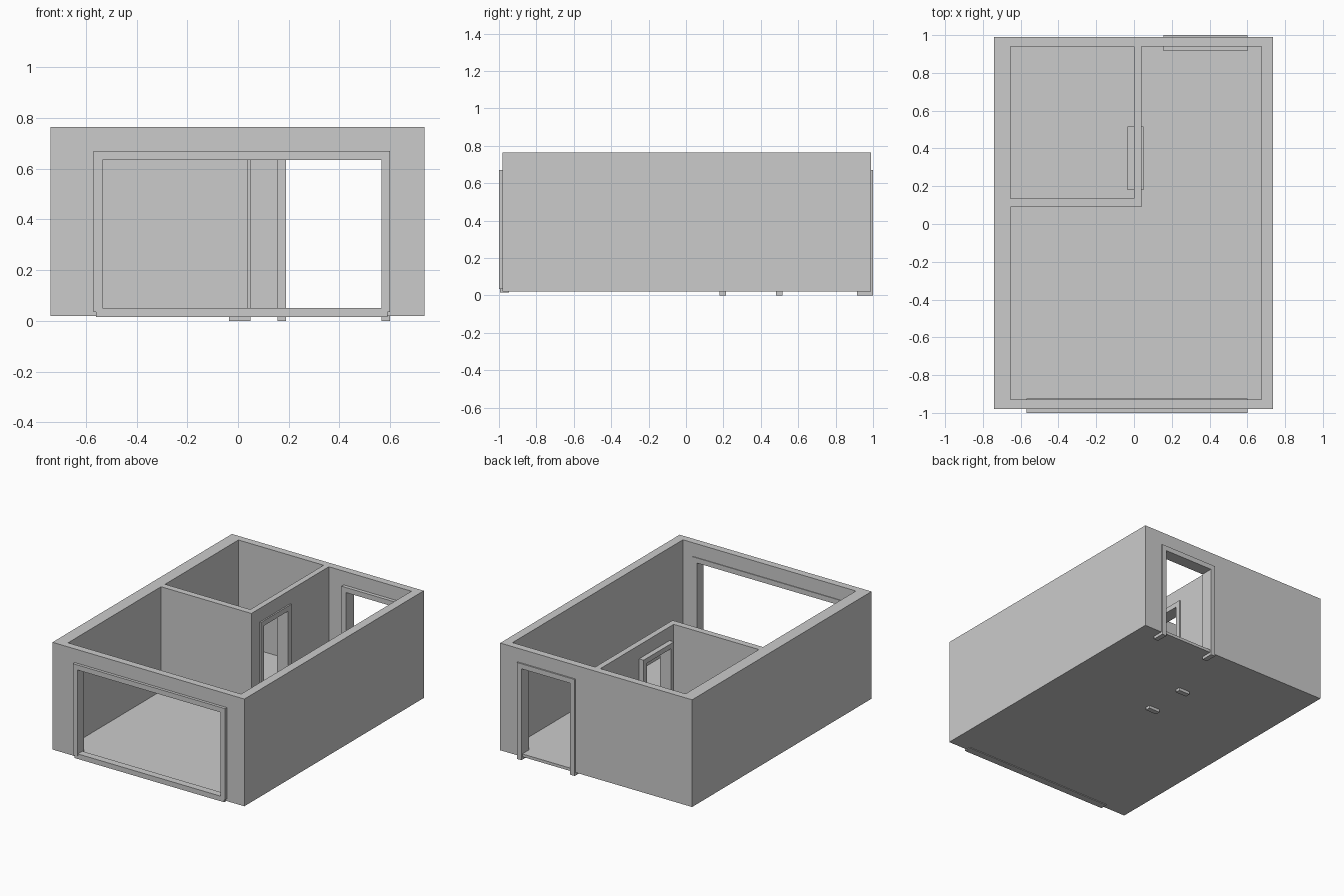
import bpy

if "Cube" in bpy.data.objects:
    bpy.data.objects.remove(bpy.data.objects["Cube"])


def box(name, lo, hi):
    bpy.ops.mesh.primitive_cube_add(size=1, location=[(a + b) / 2 for a, b in zip(lo, hi)])
    ob = bpy.context.object
    ob.name = name
    ob.scale = [b - a for a, b in zip(lo, hi)]
    bpy.ops.object.transform_apply(location=False, rotation=False, scale=True)
    return ob


def cut(target, cutter):
    cutter.hide_render = True
    cutter.hide_viewport = True
    cutter.display_type = 'WIRE'
    m = target.modifiers.new("cut", 'BOOLEAN')
    m.operation = 'DIFFERENCE'
    m.solver = 'EXACT'
    m.object = cutter


def join_profile(name, pts, axis, lo, hi):
    """Extrude a (horizontal, z) outline along the other horizontal axis."""
    n = len(pts)
    def pos(p, d):
        return (p[0], d, p[1]) if axis == 'y' else (d, p[0], p[1])
    verts = [pos(p, lo) for p in pts] + [pos(p, hi) for p in pts]
    faces = [list(range(n)), list(range(2 * n - 1, n - 1, -1))]
    faces += [[i, i + n, (i + 1) % n + n, (i + 1) % n] for i in range(n)]
    if axis == 'x':
        faces = [f[::-1] for f in faces]
    me = bpy.data.meshes.new(name)
    me.from_pydata(verts, [], faces)
    ob = bpy.data.objects.new(name, me)
    bpy.context.collection.objects.link(ob)
    return ob


def frame(name, axis, a, b, lo, hi, bottom, top=0.67, t=0.035):
    """Upside-down U door frame spanning a..b."""
    pts = [(a, bottom), (a + t, bottom), (a + t, top - t), (b - t, top - t),
           (b - t, bottom), (b, bottom), (b, top), (a, top)]
    return join_profile(name, pts, axis, lo, hi)


FLOOR = 0.04
# Shell with an L-shaped main room and a small corner room
walls = box("walls_and_floor", (-0.74, -0.98, 0.02), (0.735, 0.99, 0.765))
cut(walls, box("main_room_cutter", (-0.655, -0.93, FLOOR), (0.675, 0.09, 1)))
cut(walls, box("side_passage_cutter", (0.04, -0.5, FLOOR), (0.675, 0.94, 1)))
cut(walls, box("small_room_cutter", (-0.655, 0.135, FLOOR), (0.0, 0.94, 1)))

# Openings through the walls
cut(walls, box("front_opening_cutter", (-0.55, -1.1, FLOOR), (0.58, -0.8, 0.65)))
cut(walls, box("back_opening_cutter", (0.172, 0.8, FLOOR), (0.582, 1.1, 0.65)))
cut(walls, box("inner_opening_cutter", (-0.1, 0.195, FLOOR), (0.1, 0.495, 0.65)))

# Frames and front sill
frame("front_frame", 'y', -0.57, 0.60, -1.0, -0.925, 0.035)
box("front_sill", (-0.56, -0.995, 0.015), (0.59, -0.945, 0.05))
frame("back_door_frame", 'y', 0.155, 0.60, 0.915, 1.0, 0.0)
frame("inner_door_frame", 'x', 0.18, 0.515, -0.035, 0.05, 0.0)
